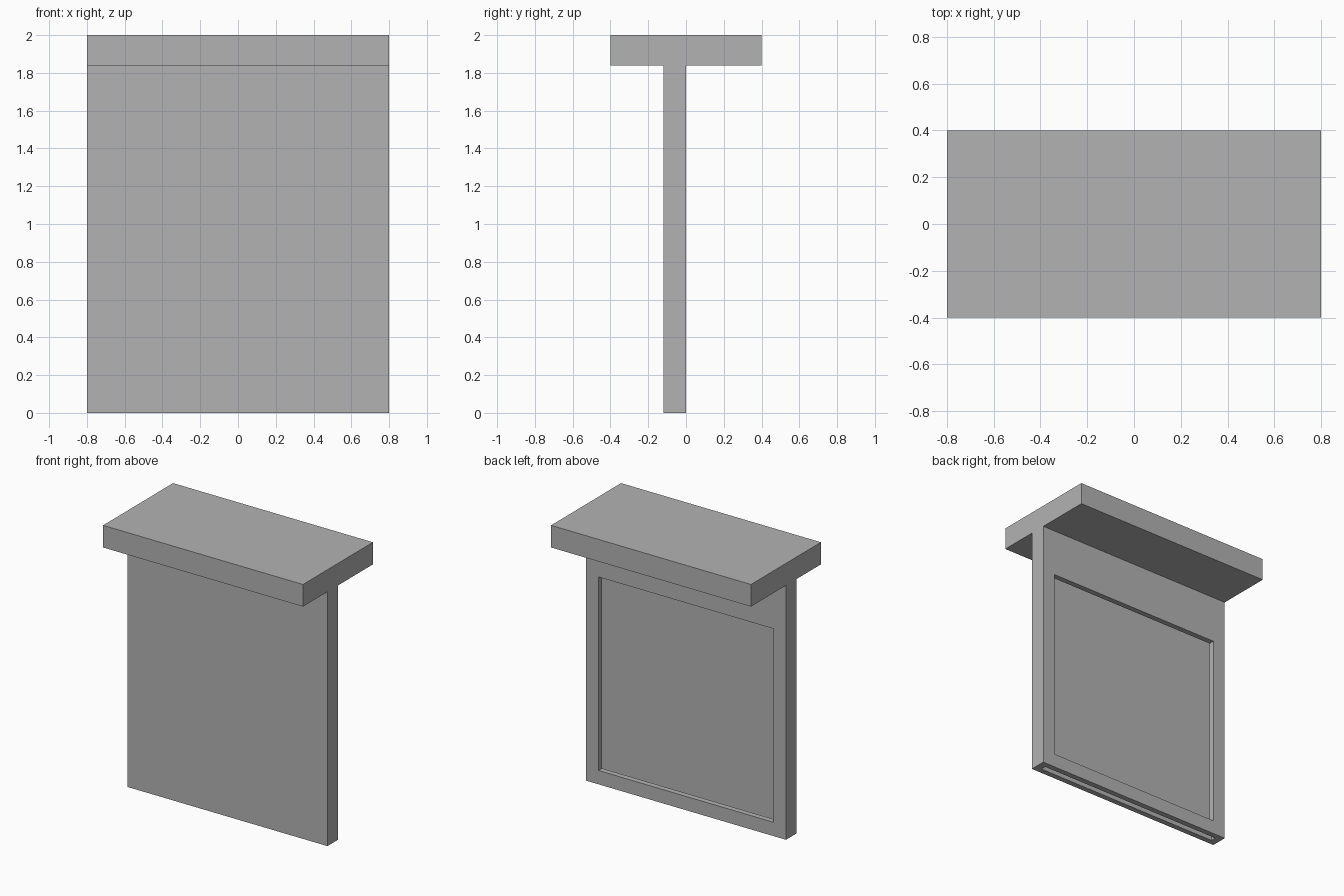
import bpy
import bmesh
from mathutils import Vector

default = bpy.data.objects.get("Cube")
if default:
    bpy.data.objects.remove(default, do_unlink=True)

# Single flat colour
grey = bpy.data.materials.new("plain grey")
grey.use_nodes = True
colour = (0.45, 0.45, 0.45, 1.0)
grey.diffuse_color = colour
grey.node_tree.nodes["Principled BSDF"].inputs["Base Color"].default_value = colour


def prism(name, profile, half_width):
    """Extrude a (y, z) profile along x, centred on x = 0."""
    bm = bmesh.new()
    face = bm.faces.new([bm.verts.new((-half_width, y, z)) for y, z in profile])
    result = bmesh.ops.extrude_face_region(bm, geom=[face])
    verts = [v for v in result["geom"] if isinstance(v, bmesh.types.BMVert)]
    bmesh.ops.translate(bm, verts=verts, vec=Vector((2 * half_width, 0, 0)))
    bmesh.ops.recalc_face_normals(bm, faces=bm.faces)
    mesh = bpy.data.meshes.new(name)
    bm.to_mesh(mesh)
    bm.free()
    mesh.materials.append(grey)
    obj = bpy.data.objects.new(name, mesh)
    bpy.context.collection.objects.link(obj)
    return obj


def rect(y0, y1, z0, z1):
    return [(y0, z0), (y1, z0), (y1, z1), (y0, z1)]


# Upright panel with a wide flat top slab, as one T-shaped solid
front, back = -0.12, 0.0
ledge, top, reach = 1.84, 2.0, 0.4
panel = prism("panel_with_top_slab", [
    (front, 0), (back, 0), (back, ledge), (reach, ledge),
    (reach, top), (-reach, top), (-reach, ledge), (front, ledge)], 0.8)

# Card slot open at the bottom, and the framed window in the back
cutters = [
    prism("slot_cutter", rect(-0.08, -0.04, -0.1, 1.55), 0.75),
    prism("window_cutter", rect(-0.06, 0.1, 0.1, 1.5), 0.7),
]
for cutter in cutters:
    cutter.hide_render = True
    mod = panel.modifiers.new(cutter.name, 'BOOLEAN')
    mod.operation = 'DIFFERENCE'
    mod.solver = 'EXACT'
    mod.object = cutter

# Bake the cuts and drop the cutters
bpy.context.view_layer.update()
evaluated = panel.evaluated_get(bpy.context.evaluated_depsgraph_get())
baked = bpy.data.meshes.new_from_object(evaluated)
panel.modifiers.clear()
panel.data = baked
for cutter in cutters:
    bpy.data.objects.remove(cutter, do_unlink=True)
